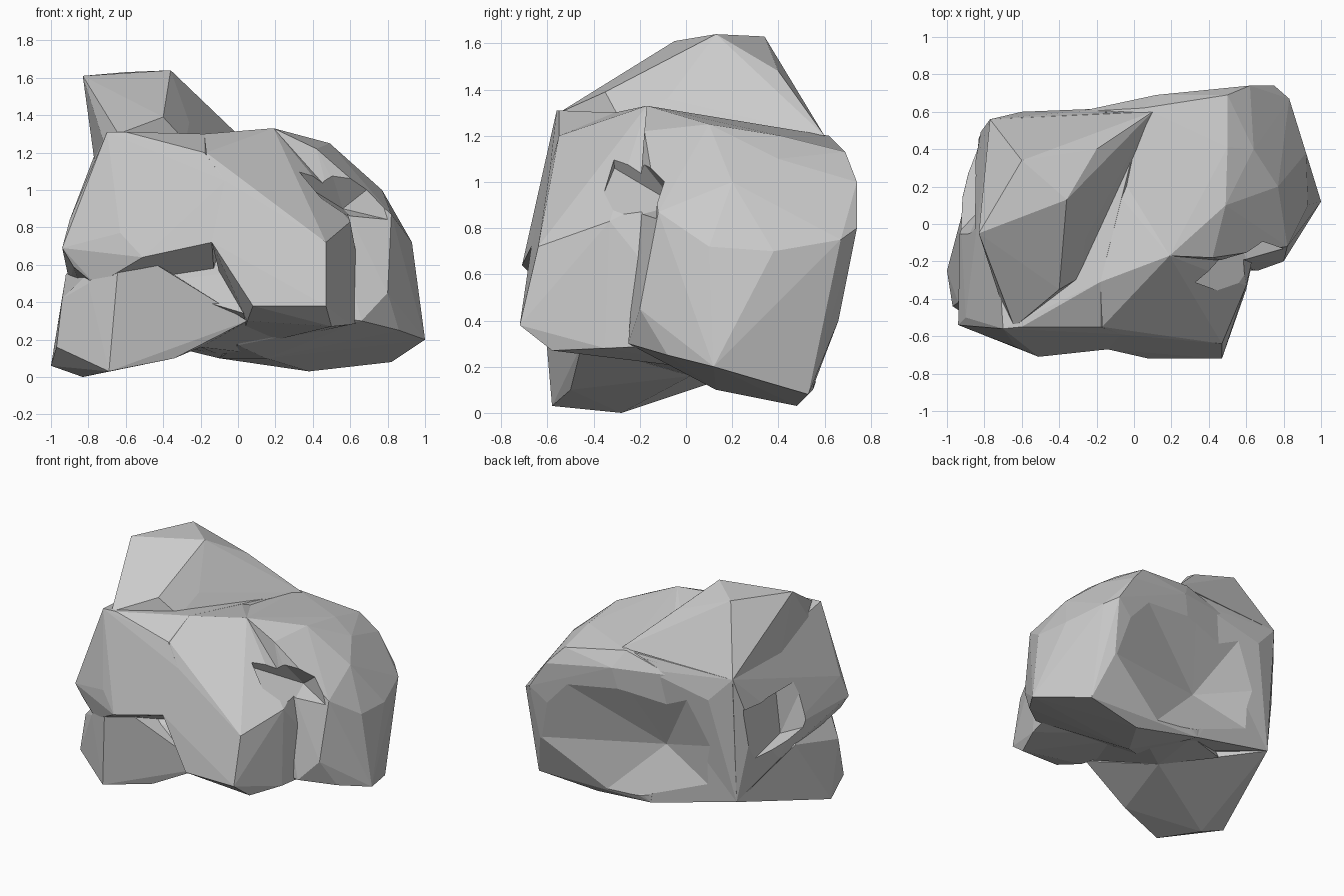
import bpy, bmesh


def chunk(name, points):
    """Faceted stone chunk: convex hull around a few corner points."""
    bm = bmesh.new()
    for p in points:
        bm.verts.new(p)
    bmesh.ops.convex_hull(bm, input=bm.verts[:])
    loose = [v for v in bm.verts if not v.link_faces]
    bmesh.ops.delete(bm, geom=loose, context='VERTS')
    bmesh.ops.recalc_face_normals(bm, faces=bm.faces[:])
    me = bpy.data.meshes.new(name)
    bm.to_mesh(me)
    bm.free()
    ob = bpy.data.objects.new(name, me)
    bpy.context.collection.objects.link(ob)
    return ob


def combine(target, part, operation):
    """Boolean a chunk into (or out of) the stone and drop the chunk."""
    bpy.context.view_layer.objects.active = target
    mod = target.modifiers.new("fuse", 'BOOLEAN')
    mod.operation = operation
    mod.solver = 'EXACT'
    mod.object = part
    bpy.ops.object.modifier_apply(modifier=mod.name)
    bpy.data.objects.remove(part)


# broad back-right mass
boulder = chunk("boulder", [
    (.19, -.17, 1.33), (.42, -.18, 1.22), (.49, .1, 1.25), (.5, .41, 1.2),
    (.64, .4, 1.1), (.5, .69, 1.13), (.05, .62, 1.2), (.12, .69, 1.08),
    (.62, .74, 1.0), (.75, .74, .8), (.83, .67, .75), (.92, .38, .7),
    (.93, .1, .72), (.82, -.12, .87), (.74, -.14, .86), (.77, .2, 1.0),
    (.62, .08, 1.06), (.66, -.25, .3), (.86, -.08, .25), (1, .12, .2),
    (.82, .53, .08), (.38, .48, .03), (.15, .13, .1), (-.1, .55, .1),
    (-.3, .6, 1.1), (.72, .66, .4), (0, .02, .17),
    (.8, -.2, .45), (-.1, -.2, .4)])

# front-right block with the overhanging lip
front_block = chunk("front_block", [
    (-.14, -.67, .72), (.08, -.72, .38), (.47, -.72, .38), (.47, -.64, .72),
    (-.07, -.59, 1.05), (-.17, -.55, 1.2), (-.18, -.31, 1.3),
    (.19, -.17, 1.33), (.2, -.45, 1.06), (.35, -.3, 1.07), (.5, -.58, .27),
    (.05, -.5, .3), (.6, -.35, .28), (.6, -.33, .83), (.45, -.15, 1.05),
    (.5, .3, 1.15), (.7, .1, .3), (0, .4, .15), (-.2, .3, 1.2)])

# upper left wall
left_wall = chunk("left_wall", [
    (-.94, -.54, .69), (-.9, -.5, .84), (-.88, -.53, .59), (-.76, -.56, .49),
    (-.93, .1, .7), (-.9, .2, .5), (-.85, .45, .8), (-.77, .56, 1.18),
    (-.76, .5, .26), (-.82, -.4, 1.0), (-.7, -.56, 1.31), (-.6, -.55, 1.31),
    (-.18, -.55, 1.2), (-.18, -.31, 1.3), (-.07, -.59, 1.05),
    (-.14, -.67, .72), (-.51, -.71, .64), (-.63, -.66, .77),
    (-.1, .62, 1.1), (-.6, .6, 1.0), (-.1, .5, .17), (.05, .6, 1.19)])

# foot under the front left
foot = chunk("foot", [
    (-1, -.25, .06), (-.97, -.44, .16), (-.83, -.28, 0), (-.69, -.58, .03),
    (-.34, -.5, .1), (-.2, .02, .16), (.05, -.45, .3), (-.5, -.56, .53),
    (-.63, -.64, .72), (-.8, -.55, .5), (-.92, .05, .55), (-.76, .5, .26),
    (-.94, -.42, .42), (-.4, .1, .6)])

# raised crest on the upper left
crest = chunk("crest", [
    (-.83, -.05, 1.61), (-.36, .13, 1.64), (-.6, .34, 1.63), (-.2, .4, 1.48),
    (-.64, -.55, 1.3), (-.4, -.35, 1.39), (-.26, -.08, 1.36),
    (-.28, -.28, 1.26), (.1, .6, 1.2), (-.77, .56, 1.18), (-.76, 0, 1.1),
    (-.4, 0, 1.0), (-.7, -.45, 1.2)])

# back wall joining left and right, and the hidden core
back_wall = chunk("back_wall", [
    (-.1, .55, .1), (-.76, .5, .26), (-.77, .56, 1.15), (.05, .61, 1.17),
    (.38, .47, .04), (0, 0, .2), (-.6, 0, .4), (-.5, 0, 1.1)])
core = chunk("core", [
    (-.5, -.5, .5), (.1, -.5, .32), (-.2, .02, .16), (-.1, .5, .12),
    (.3, .4, .1), (-.5, .3, .2), (-.3, 0, 1.0), (.3, -.3, .6)])

for part in (front_block, left_wall, foot, crest, back_wall, core):
    combine(boulder, part, 'UNION')

# shallow hollows: back, left side, and above the front-right shoulder
back_hollow = chunk("back_hollow", [
    (-.15, .44, .5), (.62, .78, .97), (.78, .68, .4), (.3, .56, .06),
    (-.1, .6, .12), (-.66, .55, .3), (-.76, .6, .7), (-.5, .64, 1.08),
    (.05, .72, 1.06), (0, 1, .6)])
left_hollow = chunk("left_hollow", [
    (-.78, .08, .95), (-.82, .08, .62), (-.9, -.1, .97), (-.97, -.08, .66),
    (-.81, .5, .95), (-.84, .46, .55), (-1.1, .3, .8)])
shoulder_notch = chunk("shoulder_notch", [
    (.56, -.04, .9), (.3, -.31, 1.06), (.66, -.42, .8), (.85, -.15, .83),
    (.45, -.32, 1.25), (.75, -.12, 1.05)])
for cutter in (back_hollow, left_hollow, shoulder_notch):
    combine(boulder, cutter, 'DIFFERENCE')
